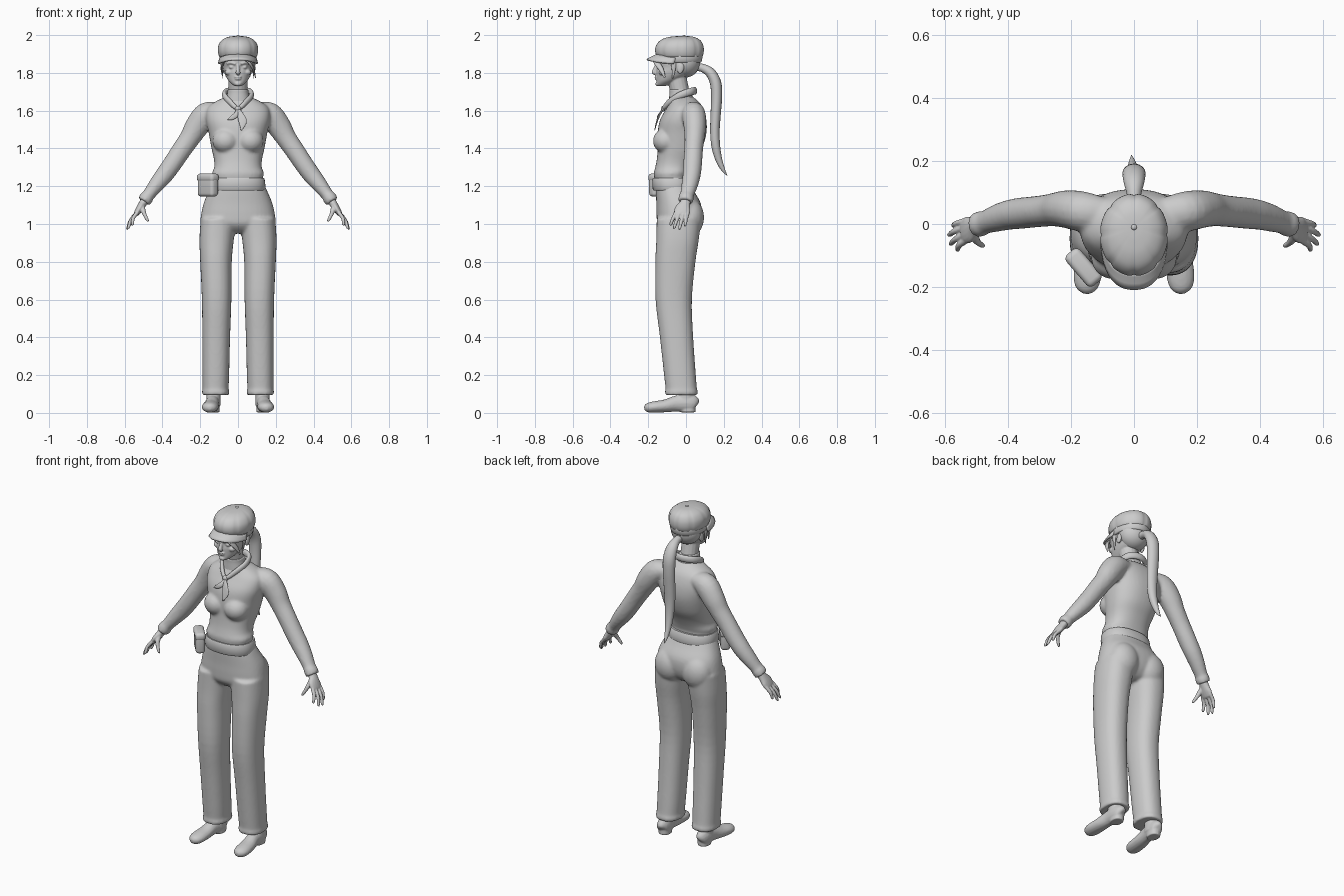
import bpy, bmesh
from math import sin, cos, pi, copysign
from mathutils import Vector, Matrix


def spline(rows, sub=4, closed=False):
    """Catmull-Rom through rows of numbers."""
    n, out = len(rows), []
    get = lambda i: rows[i % n] if closed else rows[max(0, min(n - 1, i))]
    for i in range(n if closed else n - 1):
        p = [get(i + k) for k in (-1, 0, 1, 2)]
        for s in range(sub):
            t = s / sub
            out.append([.5 * (2*b + (c-a)*t + (2*a-5*b+4*c-d)*t*t + (3*b-a-3*c+d)*t**3)
                        for a, b, c, d in zip(*p)])
    return out if closed else out + [list(rows[-1])]


def skin(bm, rings, closed=False):
    vs = [[bm.verts.new(p) for p in r] for r in rings]
    n = len(vs[0])
    for i in range(len(vs) if closed else len(vs) - 1):
        a, b = vs[i], vs[(i + 1) % len(vs)]
        for j in range(n):
            bm.faces.new((a[j], a[(j+1) % n], b[(j+1) % n], b[j]))
    if not closed:
        bm.faces.new(vs[0])
        bm.faces.new(vs[-1])


def stack(bm, rows, power=2.3, n=40, sub=4, panels=0):
    """Horizontal rounded rings: (z, x0, x1, y0, y1)."""
    e, rings = 2 / power, []
    for z, x0, x1, y0, y1 in spline(rows, sub):
        ring = []
        for j in range(n):
            a = 2 * pi * j / n
            f = 1 - (.035 * (1 - abs(sin(panels * a / 2))) ** 3 if panels else 0)
            c, s = cos(a), sin(a)
            ring.append(((x0+x1)/2 + f*(x1-x0)/2 * copysign(abs(c)**e, c),
                         (y0+y1)/2 + f*(y1-y0)/2 * copysign(abs(s)**e, s), z))
        rings.append(ring)
    skin(bm, rings)


def tube(bm, rows, up=(0, 1, 0), n=16, sub=4, closed=False, flip=1):
    """Swept ellipse: (x, y, z, side radius, up radius)."""
    pts, rings = spline(rows, sub, closed), []
    m = len(pts)
    for i, p in enumerate(pts):
        a, b = (pts[i-1], pts[(i+1) % m]) if closed else (pts[max(i-1, 0)], pts[min(i+1, m-1)])
        t = (Vector(b[:3]) - Vector(a[:3])).normalized()
        side = Vector(up).cross(t).normalized()
        u = t.cross(side)
        ra, rb = max(p[3], .001), max(p[4], .001)
        ring = [Vector(p[:3]) + side*ra*cos(2*pi*j/n) + u*rb*sin(2*pi*j/n) for j in range(n)]
        rings.append([(flip * v.x, v.y, v.z) for v in ring])
    skin(bm, rings, closed)


def ball(bm, c, r, rot=0):
    bmesh.ops.create_uvsphere(bm, u_segments=24, v_segments=14, radius=1, matrix=Matrix.Translation(c)
                              @ Matrix.Rotation(rot, 4, 'X') @ Matrix.Diagonal((*r, 1)))


def finish(name, bm, voxel=0, smooth=4):
    bmesh.ops.recalc_face_normals(bm, faces=bm.faces[:])
    me = bpy.data.meshes.new(name)
    bm.to_mesh(me)
    bm.free()
    ob = bpy.data.objects.new(name, me)
    bpy.context.collection.objects.link(ob)
    bpy.context.view_layer.objects.active = ob
    bpy.ops.object.select_all(action='DESELECT')
    ob.select_set(True)
    bpy.ops.object.shade_smooth_by_angle(angle=.9)
    if voxel:
        m = ob.modifiers.new("blend", 'REMESH')
        m.mode, m.voxel_size, m.use_smooth_shade = 'VOXEL', voxel, True
        m = ob.modifiers.new("soften", 'SMOOTH')
        m.factor, m.iterations = .5, smooth
    return ob


new = bmesh.new

# Shirt: torso, bust and sleeves blended together
bm = new()
sym = lambda rows: [(z, -w, w, a, b) for z, w, a, b in rows]
stack(bm, sym([(1.2, .13, -.16, .02), (1.245, .132, -.168, .012), (1.27, .137, -.17, .018), (1.3, .126, -.163, .03),
               (1.34, .127, -.155, .05), (1.4, .14, -.15, .085), (1.48, .155, -.15, .108), (1.55, .17, -.138, .108),
               (1.61, .165, -.105, .092), (1.645, .125, -.085, .07), (1.675, .062, -.075, .035)]))
for s in (1, -1):
    ball(bm, (s*.066, -.107, 1.44), (.07, .068, .066))
    tube(bm, [(.1, .03, 1.6, .045, .055), (.165, .04, 1.58, .066, .064), (.215, .047, 1.52, .064, .06),
              (.255, .045, 1.455, .055, .053), (.3, .04, 1.39, .052, .05), (.35, .035, 1.315, .05, .05),
              (.39, .03, 1.26, .048, .048), (.43, .02, 1.21, .042, .044), (.465, .008, 1.165, .035, .038),
              (.477, .003, 1.15, .034, .038), (.484, .001, 1.14, .038, .041), (.499, -.003, 1.118, .036, .039)], flip=s)
finish("shirt", bm, .008, 5)

# Trousers: pelvis, seat and straight legs
bm = new()
stack(bm, sym([(1.21, .138, -.16, .025), (1.17, .157, -.16, .045), (1.11, .182, -.157, .078),
               (1.05, .195, -.156, .082), (1.0, .197, -.15, .068), (.965, .15, -.12, .04), (.95, .08, -.09, .01)]))
for s in (1, -1):
    ball(bm, (s*.09, .02, 1.035), (.09, .076, .1))
    leg = [(1.03, .01, .197, -.155, .08), (.92, .022, .204, -.157, .068), (.8, .033, .2, -.162, .05),
           (.6, .035, .191, -.161, .031), (.4, .042, .189, -.138, .038), (.2, .047, .188, -.116, .052),
           (.125, .05, .188, -.108, .058), (.115, .046, .191, -.112, .063), (.095, .048, .189, -.11, .061)]
    stack(bm, [(z, *sorted((s*a, s*b)), c, d) for z, a, b, c, d in leg])
finish("trousers", bm, .008, 5)

# Belt with pouch
bm = new()
stack(bm, sym([(1.178, .138, -.168, .028), (1.184, .146, -.176, .036), (1.238, .141, -.178, .03),
               (1.244, .134, -.17, .022)]), sub=2, n=56)
finish("belt", bm)
for name, size, z in (("pouch", (.125, .052, .12), 1.205), ("pouch_flap", (.13, .058, .045), 1.245)):
    bm = new()
    bmesh.ops.create_cube(bm, size=1, matrix=Matrix.Translation((-.16, -.138, z))
                          @ Matrix.Rotation(-.86, 4, 'Z') @ Matrix.Diagonal((*size, 1)))
    bmesh.ops.bevel(bm, geom=bm.edges[:], offset=.018, segments=4, profile=.5, affect='EDGES')
    finish(name, bm)

# Shoes with ankles
for s, side in ((1, "left"), (-1, "right")):
    bm = new()
    tube(bm, [(.128, .055, .04, .012, .02), (.13, .045, .046, .03, .042), (.132, .01, .052, .038, .05),
              (.136, -.05, .049, .036, .043), (.143, -.11, .037, .042, .034), (.148, -.17, .031, .044, .03),
              (.15, -.205, .027, .033, .024), (.151, -.221, .025, .01, .01)], up=(0, 0, 1), flip=s)
    stack(bm, [(z, s*.13 - r, s*.13 + r, -r*1.2, r*1.05) for z, r in ((.04, .038), (.09, .037), (.14, .038))])
    stack(bm, [(z, s*.13 - .033, s*.13 + .033, -.03, .05) for z in (.003, .05)])
    finish(side + "_shoe", bm, .005, 4)

# Hands: palm, four fingers and thumb
for s, side in ((1, "left"), (-1, "right")):
    bm = new()
    tube(bm, [(.485, 0, 1.14, .022, .028), (.503, -.005, 1.11, .021, .028), (.522, -.017, 1.08, .019, .042),
              (.538, -.022, 1.055, .014, .04), (.543, -.023, 1.047, .008, .032)], flip=s)
    for y, tip in ((-.053, (.562, -.084, .992)), (-.033, (.585, -.065, .974)),
                   (-.011, (.59, -.036, .97)), (.009, (.577, -.006, .988))):
        k, t = Vector((.534, y, 1.06)), Vector(tip)
        mid = k.lerp(t, .5) + Vector((.007, 0, .004))
        tube(bm, [(*k, .011, .011), (*mid, .0095, .0095), (*k.lerp(t, .88), .008, .008), (*t, .003, .003)], n=10, flip=s)
    tube(bm, [(.508, -.02, 1.1, .016, .016), (.502, -.047, 1.07, .013, .014), (.492, -.06, 1.045, .01, .01),
              (.48, -.068, 1.022, .008, .008), (.474, -.071, 1.012, .003, .003)], n=10, flip=s)
    finish(side + "_hand", bm, .0035, 2)

# Head: skull, neck, nose, brows, lips, ears
bm = new()
stack(bm, sym([(1.73, .014, -.148, -.115), (1.737, .028, -.156, -.085), (1.755, .048, -.156, -.05),
               (1.78, .064, -.157, 0), (1.805, .074, -.158, .035), (1.83, .079, -.155, .055),
               (1.85, .082, -.161, .065), (1.89, .085, -.16, .07), (1.94, .07, -.12, .05)]), power=2.1)
tube(bm, [(0, -.015, 1.62, .056, .056), (0, -.03, 1.69, .05, .05), (0, -.05, 1.78, .05, .052)])
tube(bm, [(0, -.152, 1.845, .007, .01), (0, -.164, 1.82, .01, .01), (0, -.171, 1.802, .013, .01), (0, -.16, 1.795, .01, .006)])
ball(bm, (0, -.158, 1.778), (.02, .009, .005))
ball(bm, (0, -.156, 1.768), (.017, .009, .006))
ball(bm, (0, -.15, 1.742), (.018, .012, .012))
for s in (1, -1):
    tube(bm, [(.014, -.159, 1.847, .006, .006), (.036, -.152, 1.853, .006, .006), (.06, -.13, 1.848, .004, .004)],
         up=(0, 0, 1), flip=s)
    ball(bm, (s*.033, -.143, 1.83), (.015, .012, .009))
    ball(bm, (s*.047, -.123, 1.803), (.023, .022, .017))
    ball(bm, (s*.083, -.028, 1.825), (.009, .018, .031), -.2)
finish("head", bm, .004, 2)

# Hair: back of head, ponytail, loose strands
bm = new()
ball(bm, (0, -.005, 1.86), (.09, .081, .085))
tube(bm, [(.02, -.155, 1.885, .008, .01), (.055, -.158, 1.86, .008, .015), (.08, -.132, 1.82, .006, .013),
          (.093, -.112, 1.775, .002, .004)], up=(0, 1, .2))
tube(bm, [(-.05, -.145, 1.88, .006, .01), (-.079, -.11, 1.85, .005, .01), (-.086, -.092, 1.79, .002, .004)])
for s in (1, -1):
    tube(bm, [(.084, -.07, 1.88, .006, .018), (.086, -.065, 1.83, .005, .012), (.08, -.07, 1.77, .001, .003)], flip=s)
finish("hair", bm)
bm = new()
tube(bm, [(0, .06, 1.83, .022, .02), (0, .09, 1.825, .022, .022), (0, .13, 1.8, .032, .027), (0, .157, 1.745, .037, .03),
          (0, .162, 1.67, .036, .029), (0, .157, 1.58, .034, .027), (0, .153, 1.49, .031, .025),
          (0, .158, 1.41, .026, .023), (-.004, .174, 1.34, .018, .018), (-.006, .198, 1.285, .01, .01),
          (-.008, .218, 1.257, .001, .001)], up=(0, 1, .1))
finish("ponytail", bm)

# Cap: band, eight-panel crown, button and brim
bm = new()
stack(bm, sym([(1.855, .09, -.14, .075), (1.86, .097, -.148, .083), (1.895, .099, -.152, .088), (1.9, .094, -.145, .082)]),
      power=2, sub=2)
finish("cap_band", bm)
bm = new()
stack(bm, sym([(1.88, .092, -.145, .08), (1.89, .102, -.157, .09), (1.915, .108, -.165, .096), (1.945, .105, -.16, .093),
               (1.972, .088, -.138, .078), (1.988, .06, -.1, .05), (1.994, .03, -.055, .018), (1.995, .004, -.024, -.016)]),
      power=2, n=64, panels=8)
ball(bm, (0, -.01, 1.994), (.009, .009, .006))
finish("cap_crown", bm)
bm = new()
grid = []
for i in range(25):
    a = pi * (1.04 + .92 * i / 24)
    c, s = cos(a), sin(a)
    grid.append([bm.verts.new(((.095 + .008*t) * copysign(abs(c)**.85, c), -.035 + (.112 + .06*t) * -abs(s)**.85,
                               1.9 - .03*t - .022*c*c)) for t in (0, .33, .67, 1)])
for a, b in zip(grid, grid[1:]):
    for j in range(3):
        bm.faces.new((a[j], a[j+1], b[j+1], b[j]))
ob = finish("cap_brim", bm)
m = ob.modifiers.new("thickness", 'SOLIDIFY')
m.thickness, m.offset = .009, 0

# High collar and tied neckerchief
bm = new()
stack(bm, sym([(1.65, .066, -.09, .045), (1.69, .057, -.088, .03), (1.71, .054, -.088, .02), (1.713, .048, -.082, .015)]))
finish("collar", bm)
bm = new()
tube(bm, [(0, .047, 1.705, .012, .02), (.058, .024, 1.7, .012, .02), (.072, -.035, 1.68, .012, .018),
          (.042, -.09, 1.645, .011, .015), (0, -.118, 1.612, .01, .011), (-.042, -.09, 1.645, .011, .015),
          (-.072, -.035, 1.68, .012, .018), (-.058, .024, 1.7, .012, .02)], up=(0, 0, 1), closed=True)
ball(bm, (0, -.121, 1.61), (.016, .012, .015))
tube(bm, [(0, -.122, 1.61, .007, .006), (.014, -.142, 1.575, .018, .005), (.025, -.155, 1.54, .021, .004),
          (.017, -.166, 1.495, .002, .002)])
tube(bm, [(0, -.122, 1.61, .006, .005), (-.01, -.14, 1.58, .013, .005), (-.032, -.15, 1.563, .012, .004),
          (-.055, -.152, 1.553, .002, .002)])
finish("neckerchief", bm)
